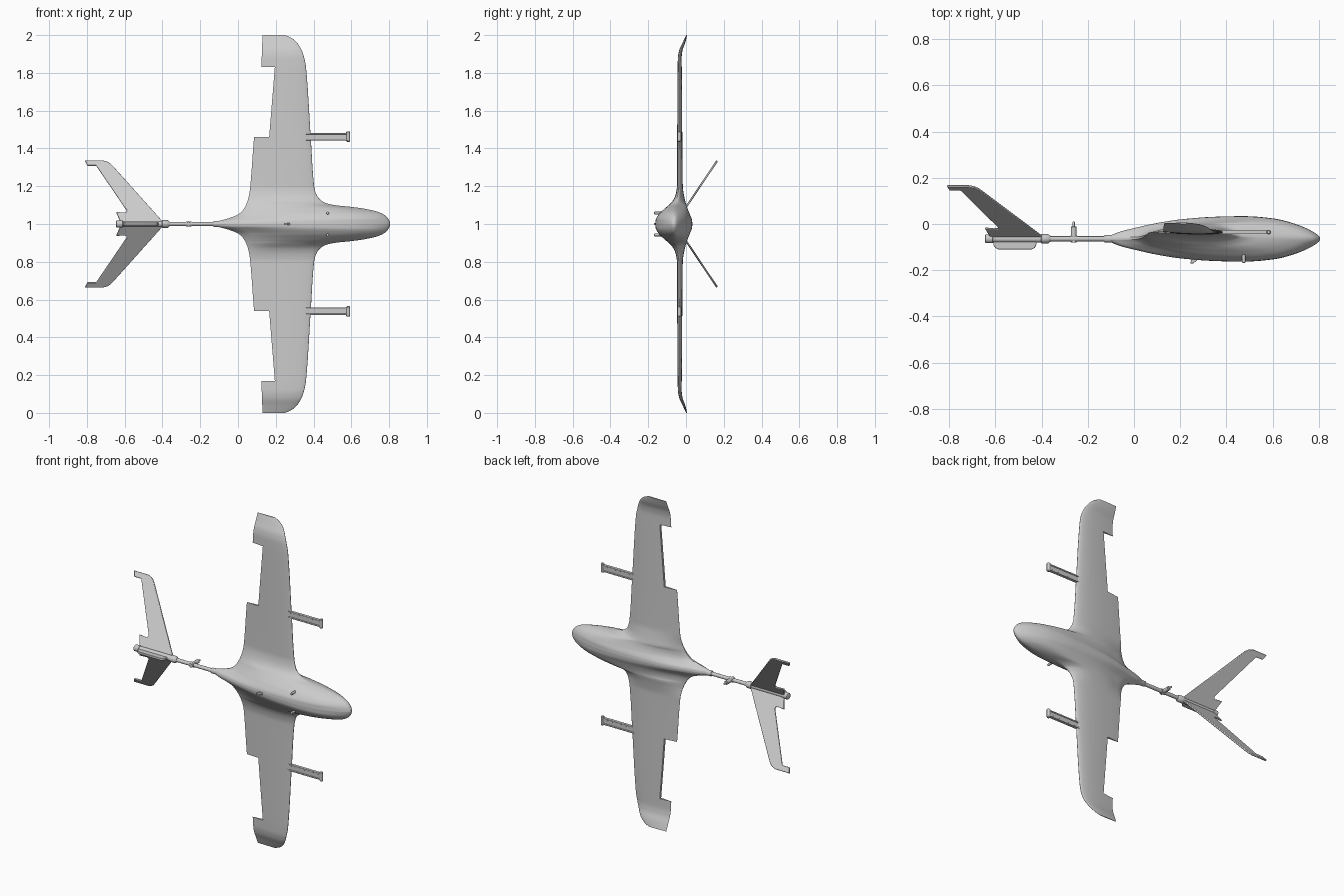
import bpy, bmesh, math
from mathutils import Vector, Matrix

if "Cube" in bpy.data.objects:
    bpy.data.objects.remove(bpy.data.objects["Cube"])


def finish(name, bm, angle=40, bevel=0):
    bmesh.ops.recalc_face_normals(bm, faces=bm.faces[:])
    me = bpy.data.meshes.new(name)
    bm.to_mesh(me)
    bm.free()
    ob = bpy.data.objects.new(name, me)
    bpy.context.collection.objects.link(ob)
    me.shade_smooth()
    me.set_sharp_from_angle(angle=math.radians(angle))
    if bevel:
        m = ob.modifiers.new("bevel", 'BEVEL')
        m.width, m.segments = bevel, 2
    return ob


def curve(pts):
    """Monotone smooth curve through (x, y) points."""
    n = len(pts)
    d = [(pts[i + 1][1] - pts[i][1]) / (pts[i + 1][0] - pts[i][0]) for i in range(n - 1)]
    m = [d[0]] + [2 * a * b / (a + b) if a * b > 0 else 0 for a, b in zip(d, d[1:])] + [d[-1]]

    def f(x):
        x = min(max(x, pts[0][0]), pts[-1][0])
        i = next((k for k in range(n - 1) if x <= pts[k + 1][0]), n - 2)
        (x0, y0), (x1, y1) = pts[i], pts[i + 1]
        h = x1 - x0
        t = (x - x0) / h
        return ((1 + 2 * t) * (1 - t) ** 2 * y0 + t * (1 - t) ** 2 * h * m[i]
                + t * t * (3 - 2 * t) * y1 + t * t * (t - 1) * h * m[i + 1])
    return f


def loft(name, rings, **kw):
    bm = bmesh.new()
    vs = [[bm.verts.new(p) for p in r] for r in rings]
    for a, b in zip(vs, vs[1:]):
        for i in range(len(a)):
            j = (i + 1) % len(a)
            bm.faces.new((a[i], a[j], b[j], b[i]))
    bm.faces.new(vs[0])
    bm.faces.new(vs[-1])
    return finish(name, bm, **kw)


# Blended body and wing: outline and height as functions of span distance
lead = curve([(0, .806), (.01, .804), (.02, .80), (.04, .785), (.06, .752), (.077, .69), (.09, .605),
              (.1, .51), (.115, .455), (.15, .418), (.2, .403), (.46, .385), (.83, .36), (.87, .353),
              (.92, .337), (.96, .312), (.985, .283), (1, .25)])
trail = curve([(0, -.12), (.012, -.11), (.03, -.05), (.05, 0), (.07, .023), (.1, .042), (.15, .058),
               (.2, .065), (.46, .085), (.83, .123), (1, .13)])
low = curve([(0, -.163), (.02, -.161), (.05, -.145), (.08, -.115), (.1, -.092), (.13, -.066),
             (.16, -.054), (.2, -.048), (.8, -.045), (.88, -.043), (.92, -.036), (.96, -.018), (1, .001)])
high = curve([(0, .034), (.02, .032), (.05, .021), (.1, .002), (.15, -.01), (.2, -.017), (.8, -.022),
              (.88, -.023), (.92, -.018), (.96, -.004), (1, .006)])
edge = curve([(0, -.064), (.05, -.062), (.1, -.054), (.2, -.037), (.8, -.035), (.88, -.034),
              (.92, -.028), (.96, -.012), (1, .003)])
body = curve([(0, 0), (.164, .27), (.338, .65), (.469, .9), (.6, 1), (.707, .97), (.806, .86),
              (.872, .7), (.933, .47), (.97, .3), (1, .06)])


def foil(t):
    return max(.02, 2.969 * math.sqrt(t) - 1.26 * t - 3.516 * t ** 2 + 2.843 * t ** 3 - 1.036 * t ** 4) if t > 0 else 0


def section(z, cut=None, n=36):
    a = abs(z)
    l, tr, e = lead(a), trail(a), edge(a)
    w = min(max((a - .08) / .14, 0), 1)
    w = w * w * (3 - 2 * w)
    tmax = 1 if cut is None else (l - cut(a)) / (l - tr)

    def pt(k, y):
        t = tmax * (1 - math.cos(math.pi * k / n)) / 2
        f = (1 - w) * body(math.sqrt(t)) + w * foil(t)
        return (l - t * (l - tr), e + (y - e) * f, 1 + z)
    return [pt(k, high(a)) for k in range(n, -1, -1)] + [pt(k, low(a)) for k in range(1, n + 1)]


def span(a, b, n):
    return [a + (b - a) * i / n for i in range(n + 1)]


half = span(0, .14, 42) + span(.15, .22, 7) + span(.25, .46, 7)
loft("body_and_inner_wing", [section(z) for z in [-z for z in half[:0:-1]] + half])
for s, side in ((1, "upper"), (-1, "lower")):
    # outer panel is cut short at the aileron bay
    loft("wing_panel_" + side, [section(s * z, lambda a: .165 + (a - .46) * .081) for z in span(.46, .83, 8)])
    loft("wing_tip_" + side, [section(s * z) for z in span(.83, .98, 16) + span(.983, 1, 6)])


def rod(name, profile, axis, at, seg=24, scale=(1, 1, 1)):
    """Turned part: (distance, radius) points along an axis."""
    q = Vector((0, 0, 1)).rotation_difference(Vector(axis)).to_matrix()
    rings = [[Vector(at) + q @ Vector((r * math.cos(2 * math.pi * i / seg),
              r * math.sin(2 * math.pi * i / seg), d)) for i in range(seg)] for d, r in profile]
    return loft(name, rings)


def box(name, lo, hi, bevel=0):
    bm = bmesh.new()
    c = [(a + b) / 2 for a, b in zip(lo, hi)]
    d = [b - a for a, b in zip(lo, hi)]
    bmesh.ops.create_cube(bm, size=1, matrix=Matrix.Translation(c) @ Matrix.Diagonal((*d, 1)))
    return finish(name, bm, bevel=bevel)


def plate(name, pts, normal, thick, bevel=.002):
    """Flat outline given thickness along its normal."""
    n = Vector(normal).normalized() * thick / 2
    return loft(name, [[Vector(p) - n for p in pts], [Vector(p) + n for p in pts]], bevel=bevel)


# Tail boom, tail sleeve and collars
X = (1, 0, 0)
rod("tail_boom", [(-.4, .011), (0, .011)], X, (0, -.064, 1))
rod("boom_socket", [(-.13, .0135), (-.127, .016), (-.06, .016)], X, (0, -.064, 1))
rod("tail_sleeve", [(-.645, .015), (-.642, .019), (-.612, .019), (-.61, .0165), (-.402, .0165),
                    (-.4, .02), (-.372, .02), (-.362, .013)], X, (0, -.064, 1))
# Pitot mast on the boom
rod("mast_clamp", [(-.275, .014), (-.247, .014)], X, (0, -.064, 1))
rod("mast", [(-.08, .012), (-.012, .012), (-.011, .005), (.008, .005), (.011, .003)], (0, 1, 0), (-.261, 0, 1), 16)

# Ventral fin
plate("ventral_fin", [(-.61, -.075, 1), (-.608, -.092, 1), (-.6, -.104, 1), (-.588, -.11, 1), (-.442, -.11, 1),
                      (-.43, -.104, 1), (-.424, -.092, 1), (-.42, -.075, 1)], (0, 0, 1), .014)

# V tail with elevator bays, motor arms
fin = [(-.395, .008), (-.655, .298), (-.672, .316), (-.69, .328), (-.715, .335), (-.81, .335), (-.797, .308),
       (-.75, .308), (-.588, .07), (-.592, .058), (-.645, .062), (-.622, .008)]
for s, side in ((1, "upper"), (-1, "lower")):
    plate("tail_fin_" + side, [(x, -.06 + .672 * z, 1 + s * z) for x, z in fin], (0, 1, -.672 * s), .010, .003)
    z = 1 + s * .463
    box("motor_arm_" + side, (.3, -.041, z - .02), (.58, -.029, z + .02), .003)
    for k in (-1, 1):
        box("arm_rail_" + side, (.3, -.044, z + k * .016 - .004), (.58, -.026, z + k * .016 + .004), .001)
    rod("arm_lug_" + side, [(-.028, .006), (-.024, .01), (.024, .01), (.028, .006)], (0, 0, 1), (.583, -.035, z), 16)
    # Belly pins
    rod("belly_pin_" + side, [(-.169, .004), (-.167, .007), (-.12, .007)], (0, 1, 0), (.475, 0, 1 + s * .058), 16)

# Swept belly aerial
plate("belly_aerial", [(.243, -.17, 1), (.258, -.17, 1), (.282, -.148, 1), (.25, -.148, 1)], (0, 0, 1), .012)
